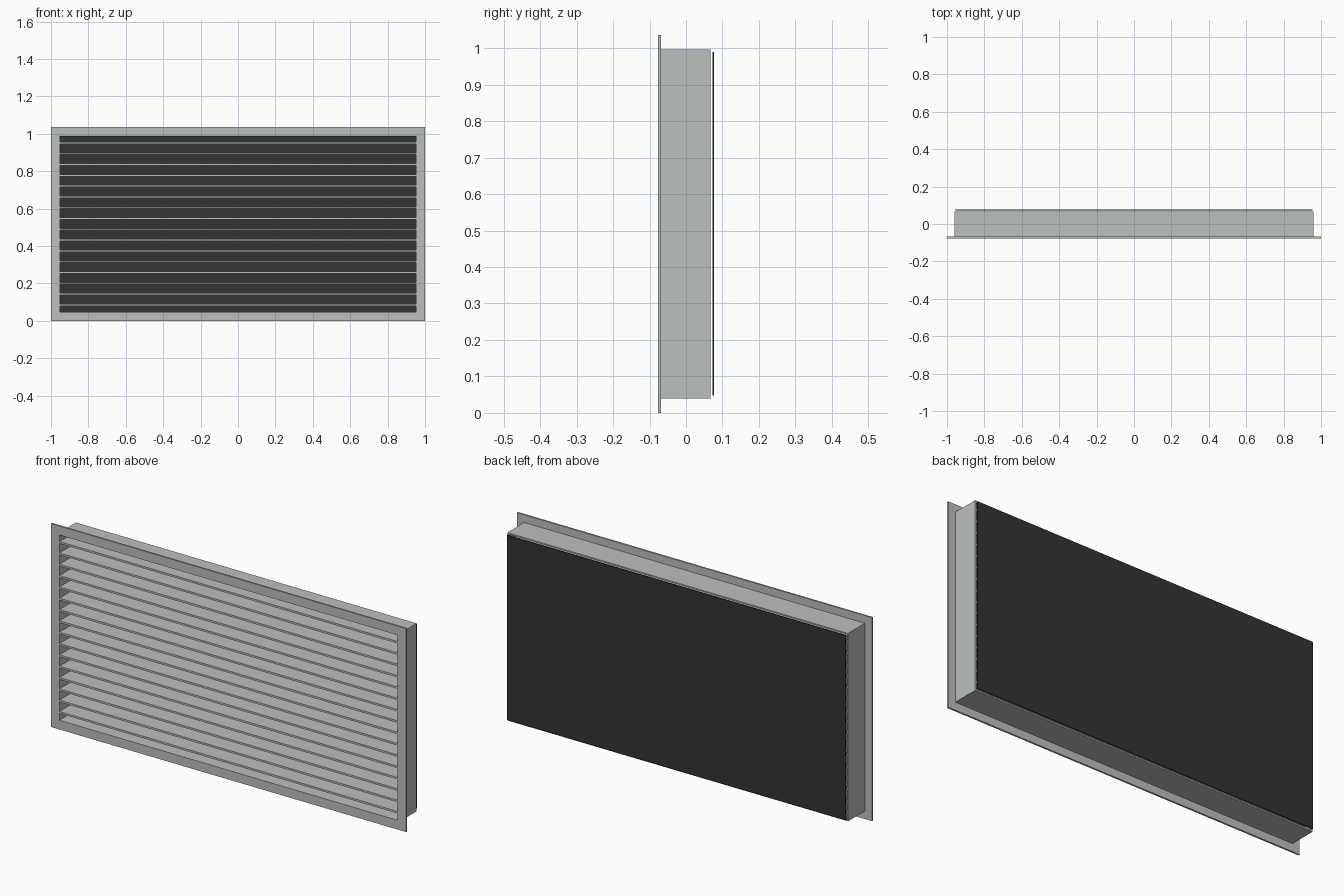
import bpy

if "Cube" in bpy.data.objects:
    bpy.data.objects.remove(bpy.data.objects["Cube"])


def material(name, rgb):
    m = bpy.data.materials.new(name)
    m.diffuse_color = (*rgb, 1)
    m.use_nodes = True
    m.node_tree.nodes["Principled BSDF"].inputs["Base Color"].default_value = m.diffuse_color
    return m


METAL = material("light grey metal", (0.50, 0.53, 0.52))
DARK = material("dark screen", (0.033, 0.033, 0.033))


def mesh_object(name, verts, faces, mat):
    me = bpy.data.meshes.new(name)
    me.from_pydata(verts, [], faces)
    me.materials.append(mat)
    ob = bpy.data.objects.new(name, me)
    bpy.context.collection.objects.link(ob)
    return ob


def box(name, x, y, z, mat):
    """Box from (min, max) ranges."""
    v = [(a, b, c) for a in x for b in y for c in z]
    f = [(0, 1, 3, 2), (4, 6, 7, 5), (0, 4, 5, 1),
         (2, 3, 7, 6), (0, 2, 6, 4), (1, 5, 7, 3)]
    return mesh_object(name, v, f, mat)


def ring(name, outer, inner, y, mat):
    """Rectangular frame: outer and inner are (half width, z min, z max)."""
    def loop(r, depth):
        w, lo, hi = r
        return [(-w, depth, lo), (w, depth, lo), (w, depth, hi), (-w, depth, hi)]
    v = loop(outer, y[0]) + loop(inner, y[0]) + loop(outer, y[1]) + loop(inner, y[1])
    f = []
    for i in range(4):
        j = (i + 1) % 4
        f += [(i, j, 4 + j, 4 + i), (8 + j, 8 + i, 12 + i, 12 + j),
              (j, i, 8 + i, 8 + j), (4 + i, 4 + j, 12 + j, 12 + i)]
    return mesh_object(name, v, f, mat)


OPENING = (0.953, 0.047, 0.990)

# Front flange and the duct sleeve behind it
ring("front_flange", (1.0, 0.0, 1.036), OPENING, (-0.077, -0.068), METAL)
ring("sleeve", (0.96, 0.04, 0.997), OPENING, (-0.068, 0.067), METAL)

# Horizontal louvre blades
COUNT, PITCH, HALF = 16, 0.0577, 0.005
for i in range(COUNT):
    z = 0.0857 + i * PITCH
    box(f"louvre_blade_{i + 1}", (-0.953, 0.953), (-0.075, 0.066),
        (z - HALF, z + HALF), METAL)

# Dark screen just behind the sleeve
box("rear_screen", (-0.954, 0.954), (0.072, 0.077), (0.048, 0.989), DARK)
